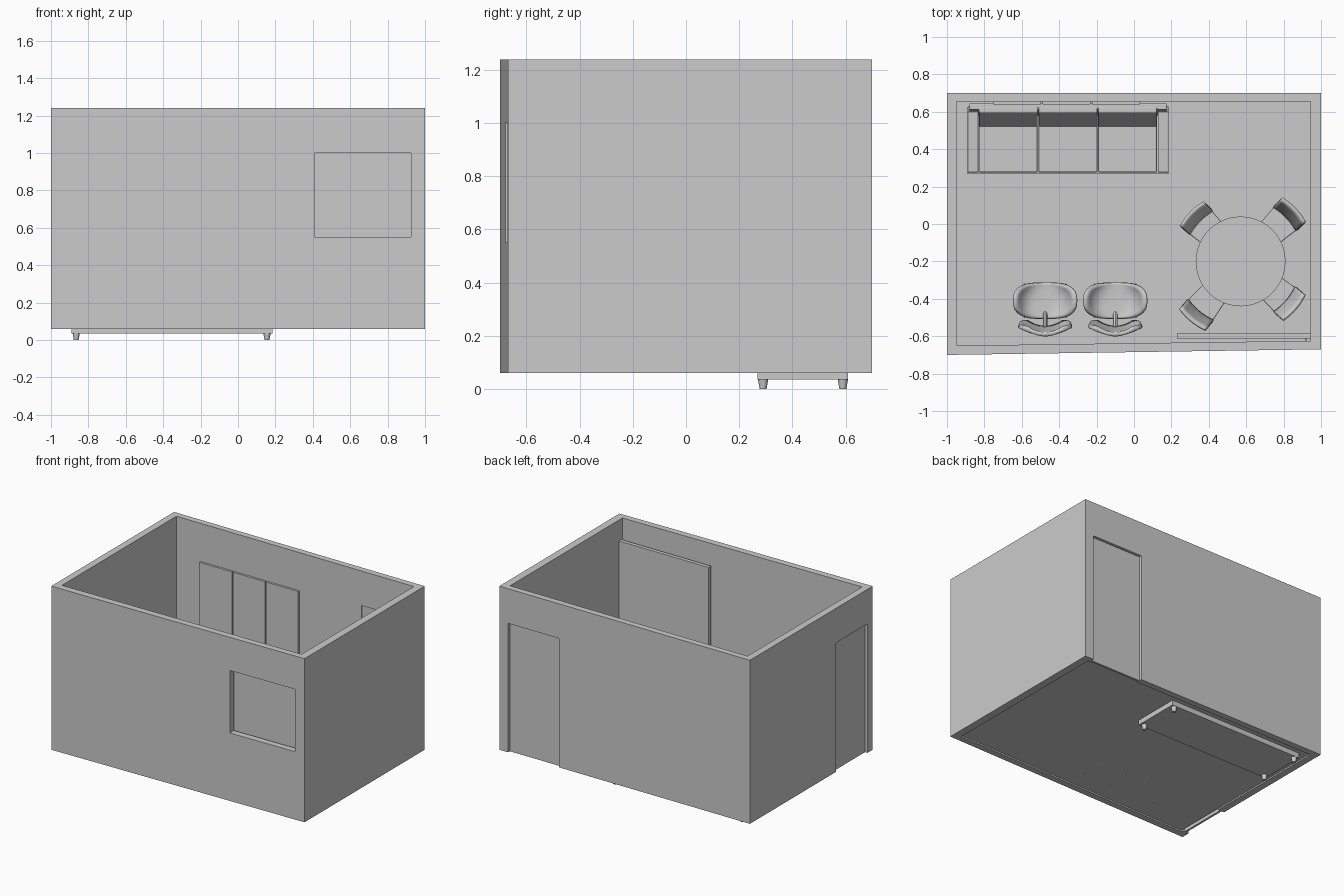
import bpy, bmesh, math
from mathutils import Matrix, Vector

if "Cube" in bpy.data.objects:
    bpy.data.objects.remove(bpy.data.objects["Cube"])

GREY = bpy.data.materials.new("plain_grey")
GREY.use_nodes = True
GREY.diffuse_color = (0.6, 0.6, 0.6, 1)
GREY.node_tree.nodes["Principled BSDF"].inputs["Base Color"].default_value = (0.6, 0.6, 0.6, 1)

FLOOR = 0.07
ID = Matrix.Identity(4)


def finish(bm, name, place=ID, smooth=False, bevel=0, thick=0):
    bmesh.ops.recalc_face_normals(bm, faces=bm.faces[:])
    mesh = bpy.data.meshes.new(name)
    bm.to_mesh(mesh)
    bm.free()
    ob = bpy.data.objects.new(name, mesh)
    bpy.context.collection.objects.link(ob)
    ob.matrix_world = place
    mesh.materials.append(GREY)
    if thick:
        mod = ob.modifiers.new("thickness", "SOLIDIFY")
        mod.thickness, mod.offset = thick, 0
    if bevel:
        mod = ob.modifiers.new("soft_edges", "BEVEL")
        mod.width, mod.segments = bevel, 2
    if smooth:
        bpy.ops.object.select_all(action="DESELECT")
        ob.select_set(True)
        bpy.context.view_layer.objects.active = ob
        bpy.ops.object.shade_smooth_by_angle(angle=math.radians(40))
    return ob


def box(name, lo, hi, place=ID, **kw):
    bm = bmesh.new()
    bmesh.ops.create_cube(bm, size=1)
    lo, hi = Vector(lo), Vector(hi)
    for v in bm.verts:
        v.co = (lo + hi) / 2 + v.co * (hi - lo)
    return finish(bm, name, place, **kw)


def leg(name, top, foot, r1, r2, place=ID, sides=8):
    # tapered round bar from top to foot
    top, foot = Vector(top), Vector(foot)
    bm = bmesh.new()
    bmesh.ops.create_cone(bm, cap_ends=True, segments=sides, radius1=r2, radius2=r1,
                          depth=(top - foot).length)
    turn = (top - foot).to_track_quat("Z", "Y").to_matrix().to_4x4()
    bm.transform(Matrix.Translation((top + foot) / 2) @ turn)
    return finish(bm, name, place, smooth=True)


def extrude_x(name, profile, x0, x1, **kw):
    # profile of (y, z) points pulled along x
    bm = bmesh.new()
    face = bm.faces.new([bm.verts.new((x0, y, z)) for y, z in profile])
    out = bmesh.ops.extrude_face_region(bm, geom=[face])["geom"]
    bmesh.ops.translate(bm, vec=(x1 - x0, 0, 0),
                        verts=[g for g in out if isinstance(g, bmesh.types.BMVert)])
    return finish(bm, name, **kw)


def surface(name, func, nu, nv, place=ID, thick=0.012):
    # curved sheet from a function of u, v in 0..1
    bm = bmesh.new()
    g = [[bm.verts.new(func(i / nu, j / nv)) for j in range(nv + 1)] for i in range(nu + 1)]
    for i in range(nu):
        for j in range(nv):
            bm.faces.new((g[i][j], g[i + 1][j], g[i + 1][j + 1], g[i][j + 1]))
    bmesh.ops.remove_doubles(bm, verts=bm.verts[:], dist=1e-5)
    return finish(bm, name, place, smooth=True, thick=thick)


# Walls: one ring, front side slightly askew
outer = [(-1, -0.70), (1, -0.67), (1, 0.70), (-1, 0.70)]
inner = [(-0.95, -0.65), (0.945, -0.625), (0.945, 0.655), (-0.95, 0.655)]
bm = bmesh.new()
rings = [[bm.verts.new((x, y, z)) for x, y in pts]
         for pts, z in ((outer, 0.06), (outer, 1.24), (inner, 1.24), (inner, 0.06))]
for k in range(4):
    for i in range(4):
        j, n = (i + 1) % 4, (k + 1) % 4
        bm.faces.new((rings[k][i], rings[k][j], rings[n][j], rings[n][i]))
walls = finish(bm, "walls")

# Openings: window in front, doors at the back and at the side
cutters = [box("window_cutter", (0.41, -0.8, 0.55), (0.925, -0.6, 1.0)),
           box("back_door_cutter", (0.525, 0.6, 0), (0.93, 0.8, 0.99)),
           box("side_door_cutter", (-1.1, -0.64, 0), (-0.9, -0.28, 0.99))]
bpy.context.view_layer.objects.active = walls
for c in cutters:
    mod = walls.modifiers.new("opening", "BOOLEAN")
    mod.operation, mod.solver, mod.object = "DIFFERENCE", "EXACT", c
    bpy.ops.object.modifier_apply(modifier=mod.name)
    bpy.data.objects.remove(c)

box("back_door", (0.525, 0.665, 0.06), (0.93, 0.68, 0.99))
box("side_door", (-0.98, -0.64, 0.06), (-0.965, -0.28, 0.99))

# Floor
bm = bmesh.new()
bm.faces.new([bm.verts.new((x, y, FLOOR)) for x, y in inner])
finish(bm, "floor")

# Window blind with rows of cord holes, and its bracket
box("window_blind", (0.23, -0.612, 0.47), (0.945, -0.585, 1.09))
bm = bmesh.new()
for row in range(8):
    for col in range(11):
        spot = Matrix.Translation((0.27 + col * 0.063, -0.584, 0.52 + row * 0.07))
        bmesh.ops.create_circle(bm, cap_ends=True, segments=6, radius=0.003,
                                matrix=spot @ Matrix.Rotation(math.pi / 2, 4, "X"))
finish(bm, "blind_holes")
box("blind_bracket", (0.918, -0.645, 1.05), (0.926, -0.61, 1.07))

# Wall pictures above the sofa
for i in range(3):
    x = -0.755 + i * 0.265
    box("wall_picture", (x, 0.64, 0.5), (x + 0.257, 0.656, 0.965))

# Sofa
box("sofa_base", (-0.89, 0.268, 0.035), (0.185, 0.61, 0.16))
for x0, x1 in ((-0.89, -0.832), (0.127, 0.185)):
    extrude_x("sofa_arm", [(0.275, 0.16), (0.275, 0.32), (0.60, 0.34), (0.63, 0.16)], x0, x1, bevel=0.006)
extrude_x("sofa_back", [(0.58, 0.16), (0.61, 0.42), (0.645, 0.42), (0.61, 0.06)], -0.88, 0.175, bevel=0.005)
for i in range(3):
    x = -0.83 + i * 0.319
    box("seat_cushion", (x, 0.275, 0.16), (x + 0.315, 0.56, 0.235), bevel=0.008)
    extrude_x("back_cushion", [(0.52, 0.235), (0.595, 0.425), (0.625, 0.425), (0.60, 0.235)],
              x, x + 0.315, bevel=0.006)
for x in (-0.865, 0.155):
    for y in (0.29, 0.59):
        leg("sofa_leg", (x, y, 0.04), (x, y, 0), 0.02, 0.013, sides=12)

# Round dining table on a pedestal
def disc(name, r, z0, z1):
    bm = bmesh.new()
    bmesh.ops.create_cone(bm, cap_ends=True, segments=48, radius1=r, radius2=r, depth=z1 - z0)
    bm.transform(Matrix.Translation((0.57, -0.20, (z0 + z1) / 2)))
    finish(bm, name, smooth=True)

disc("table_top", 0.24, 0.42, 0.44)
disc("table_base", 0.10, FLOOR, FLOOR + 0.015)
leg("table_column", (0.57, -0.2, 0.42), (0.57, -0.2, FLOOR), 0.02, 0.03, sides=20)


# Dining chairs, facing the table
def dining_chair(x, y):
    turn = math.atan2(-0.2 - y, 0.57 - x) - math.pi / 2
    m = Matrix.Translation((x, y, 0)) @ Matrix.Rotation(turn, 4, "Z")
    bm = bmesh.new()
    low = [bm.verts.new(p) for p in ((-0.09, 0, 0.275), (0.09, 0, 0.275), (0.07, 0.19, 0.275), (-0.07, 0.19, 0.275))]
    face = bm.faces.new(low)
    out = bmesh.ops.extrude_face_region(bm, geom=[face])["geom"]
    bmesh.ops.translate(bm, vec=(0, 0, 0.025), verts=[g for g in out if isinstance(g, bmesh.types.BMVert)])
    finish(bm, "dining_seat", m, bevel=0.006)

    def back(u, v):
        s = 2 * u - 1
        return (s * 0.09, 0.03 - 0.06 * v ** 1.5 - 0.012 * (1 - s * s), 0.29 + 0.23 * v)
    surface("dining_backrest", back, 10, 6, m, thick=0.016)
    for sx in (-1, 1):
        for py in (0.015, 0.165):
            leg("dining_leg", (sx * 0.062, py, 0.28), (sx * 0.07, py, FLOOR), 0.009, 0.006, m)


for pos in ((0.335, 0.03), (0.83, 0.05), (0.83, -0.425), (0.335, -0.485)):
    dining_chair(*pos)


# Shell armchairs, facing the back wall
def armchair(x):
    m = Matrix.Translation((x, -0.41, 0))

    def bowl(u, v):
        a = 2 * math.pi * u
        c, s = math.cos(a), math.sin(a)
        px = 0.165 * v * math.copysign(abs(c) ** 0.75, c)
        py = 0.097 * v * math.copysign(abs(s) ** 0.75, s)
        return (px, py, 0.24 + 0.11 * v ** 4 * abs(c) ** 1.5)
    surface("armchair_seat", bowl, 32, 8, m, thick=0.016)

    def back(u, v):
        s = 2 * u - 1
        wide = 0.14 * (1 - 0.3 * (2 * v - 1) ** 4)
        return (s * wide, -0.11 - 0.035 * v - 0.035 * (1 - s * s), 0.28 + 0.22 * v)
    surface("armchair_backrest", back, 16, 8, m, thick=0.022)
    leg("armchair_back_support", (0, -0.145, 0.31), (0, -0.06, 0.235), 0.012, 0.012, m)
    for sx in (-1, 1):
        for sy in (-1, 1):
            leg("armchair_leg", (sx * 0.08, sy * 0.05, 0.24), (sx * 0.11, sy * 0.085, FLOOR), 0.01, 0.006, m)


for cx in (-0.475, -0.10):
    armchair(cx)
